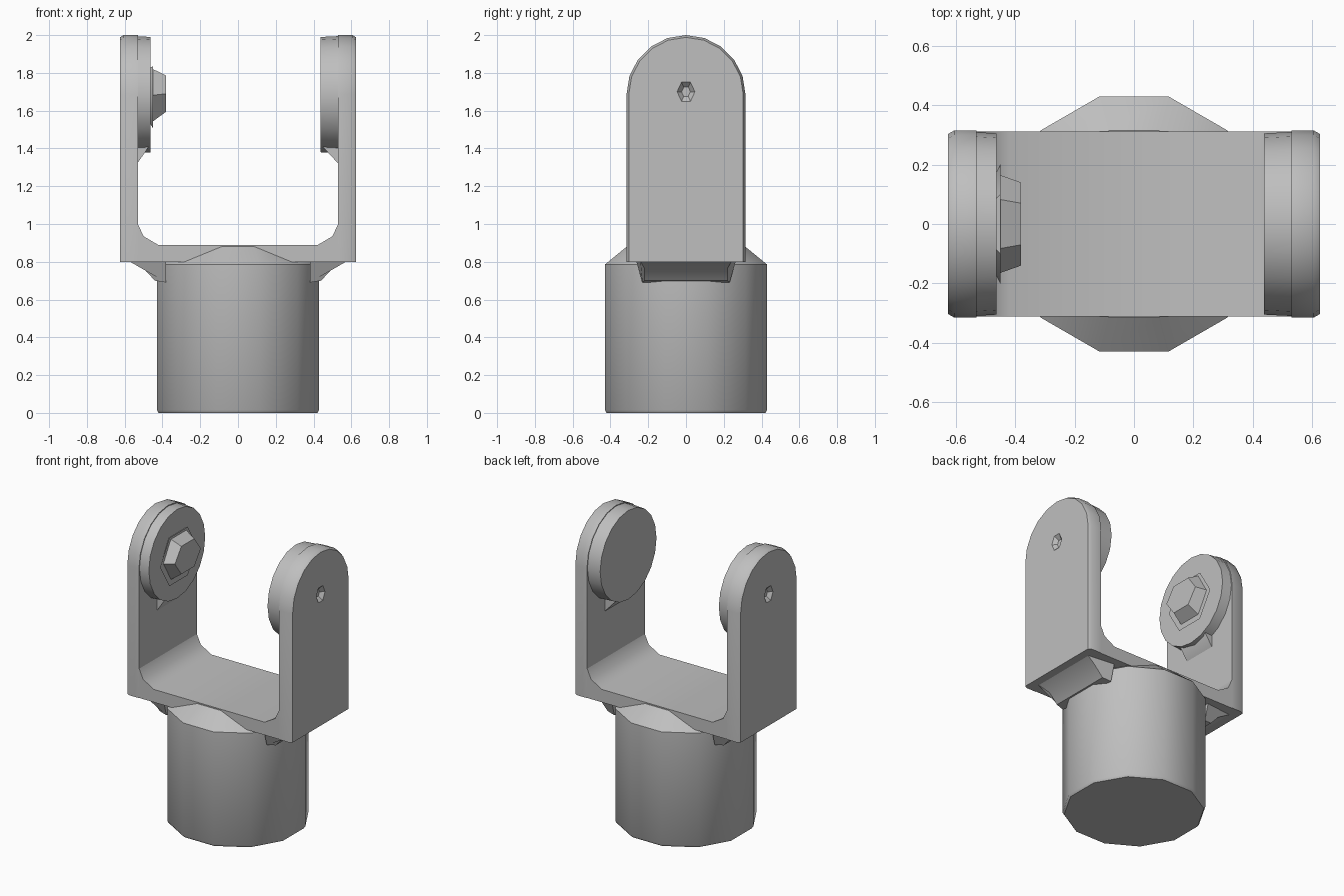
import bpy, bmesh, math
from mathutils import Matrix, Vector

if "Cube" in bpy.data.objects:
    bpy.data.objects.remove(bpy.data.objects["Cube"], do_unlink=True)

GREY = (0.52, 0.52, 0.52, 1)
metal = bpy.data.materials.new("plain_grey")
metal.use_nodes = True
metal.diffuse_color = GREY
metal.node_tree.nodes["Principled BSDF"].inputs["Base Color"].default_value = GREY

EYE_Z, EYE_R = 1.685, 0.315


def finish(name, bm):
    bmesh.ops.recalc_face_normals(bm, faces=bm.faces)
    mesh = bpy.data.meshes.new(name)
    bm.to_mesh(mesh)
    bm.free()
    mesh.materials.append(metal)
    obj = bpy.data.objects.new(name, mesh)
    bpy.context.collection.objects.link(obj)
    return obj


def loft(name, rings):
    """Bridge matching rings of points and cap both ends."""
    bm = bmesh.new()
    loops = [[bm.verts.new(p) for p in ring] for ring in rings]
    n = len(loops[0])
    for a, b in zip(loops, loops[1:]):
        for i in range(n):
            j = (i + 1) % n
            bm.faces.new((a[i], a[j], b[j], b[i]))
    bm.faces.new(loops[0][::-1])
    bm.faces.new(loops[-1])
    return finish(name, bm)


def ring_z(r, z, n=12):
    return [(r * math.cos(a), r * math.sin(a), z)
            for a in (math.tau * (i + 0.5) / n for i in range(n))]


def ring_x(x, ry, rz, n=20, z=EYE_Z):
    return [(x, ry * math.cos(a), z + rz * math.sin(a))
            for a in (math.tau * i / n for i in range(n))]


def arm_outline(x, inset=0.0):
    r = EYE_R - inset
    arc = [(x, r * math.cos(a), EYE_Z + r * math.sin(a))
           for a in (math.pi * i / 10 for i in range(11))]
    return [(x, r, 0.8)] + arc + [(x, -r, 0.8)]


# Round shaft with a sloped shoulder under the bracket
shaft = loft("shaft", [ring_z(0.435, 0), ring_z(0.445, 0.015),
                       ring_z(0.445, 0.785), ring_z(0.325, 0.88)])
parts = [shaft]

# Bracket floor with sloped inner corners
floor = [(-0.6, 0.8), (0.6, 0.8), (0.6, 1.0), (0.53, 1.0), (0.5, 0.935), (0.42, 0.888),
         (-0.42, 0.888), (-0.5, 0.935), (-0.53, 1.0), (-0.6, 1.0)]
parts.append(loft("bracket_floor", [[(x, y, z) for x, z in floor] for y in (-0.312, 0.312)]))

for side, s in (("left", 1), ("right", -1)):
    # Upright arm with rounded top
    arm = loft(side + "_arm", [arm_outline(s * 0.53), arm_outline(s * 0.605),
                               arm_outline(s * 0.626, 0.012)])
    # Shallow dimple on the outer face
    dimple = loft(side + "_dimple_cutter", [ring_x(s * 0.64, 0.06, 0.075, 6, 1.7),
                                            ring_x(s * 0.585, 0.01, 0.01, 6, 1.7)])
    dimple.hide_render = True
    dimple.hide_viewport = True
    cut = arm.modifiers.new("dimple", 'BOOLEAN')
    cut.operation = 'DIFFERENCE'
    cut.object = dimple
    # Thick round eye on the inner face, flaring into the arm
    inner = 0.437 if s > 0 else 0.462
    eye = loft(side + "_eye", [ring_x(s * 0.6, EYE_R - 0.002, EYE_R - 0.002),
                               ring_x(s * inner, EYE_R - 0.01, EYE_R - 0.01)])
    # Sloped web below the eye
    web = loft(side + "_eye_web", [
        [(s * 0.54, y, 1.31), (s * 0.54, y, 1.6), (s * (inner + 0.01), y, 1.6),
         (s * (inner + 0.01), y, 1.41)] for y in (-0.12, 0.12)])
    # Gusset between shaft and arm
    gusset = loft(side + "_gusset", [
        [(s * 0.38, y * 1.05, 0.69), (s * 0.44, y, 0.7), (s * 0.5, y, 0.765),
         (s * 0.58, y * 1.1, 0.805), (s * 0.38, y * 1.2, 0.805)] for y in (-0.22, 0.22)])
    parts += [arm, eye, web, gusset]

# Faceted pin on the inside of the right eye
parts.append(loft("right_pin", [ring_x(-0.45, 0.2, 0.19, 6, 1.67),
                                ring_x(-0.465, 0.17, 0.17, 6, 1.68),
                                ring_x(-0.38, 0.14, 0.11, 6, 1.69)]))

# Smooth shading that keeps hard edges
bpy.ops.object.select_all(action='DESELECT')
for obj in parts:
    obj.select_set(True)
bpy.context.view_layer.objects.active = shaft
bpy.ops.object.shade_smooth_by_angle(angle=math.radians(35))
